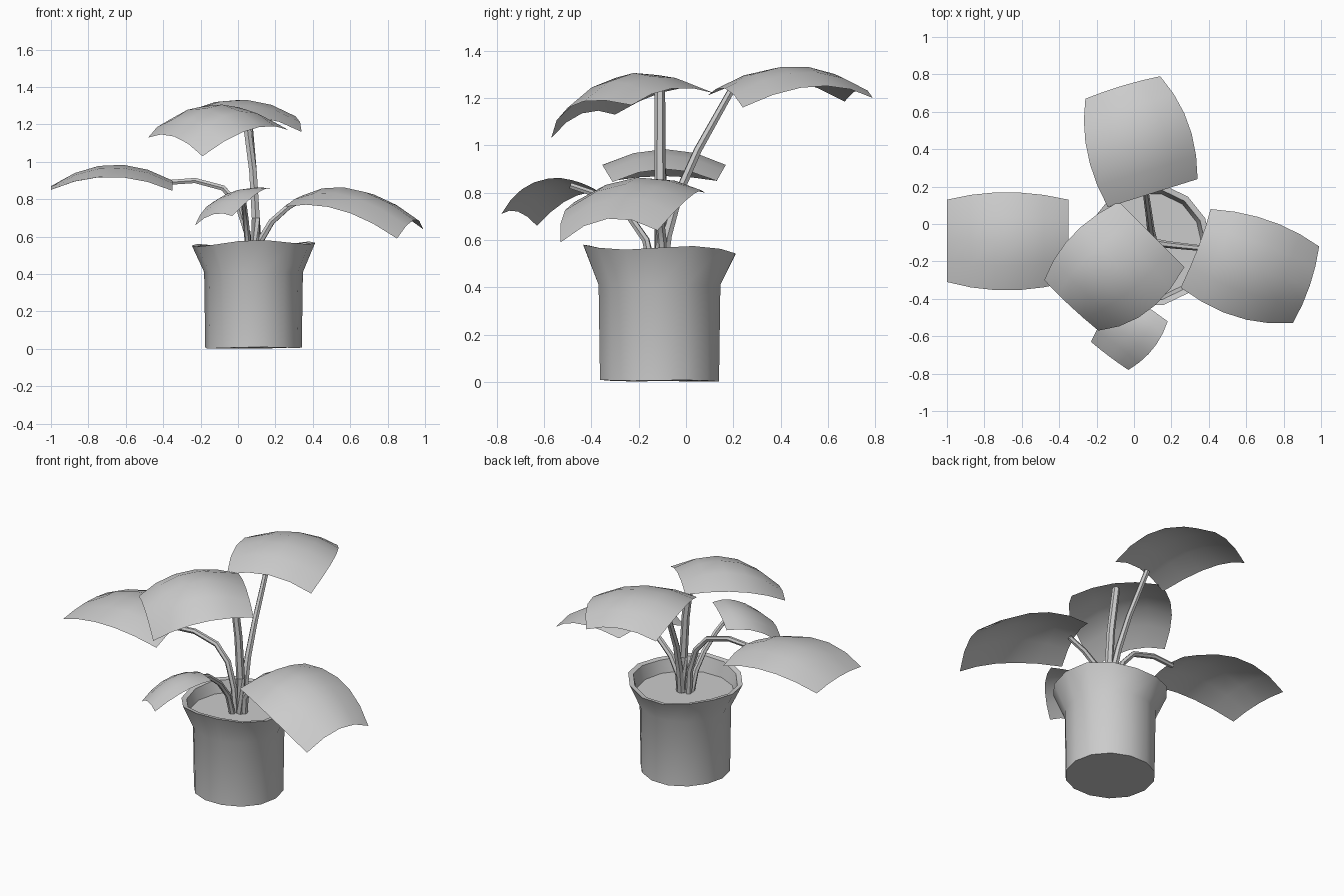
import bpy, bmesh, math
from mathutils import Vector

if "Cube" in bpy.data.objects:
    bpy.data.objects.remove(bpy.data.objects["Cube"])


def finish(name, bm, angle=40):
    bmesh.ops.recalc_face_normals(bm, faces=bm.faces)
    me = bpy.data.meshes.new(name)
    bm.to_mesh(me)
    bm.free()
    ob = bpy.data.objects.new(name, me)
    bpy.context.collection.objects.link(ob)
    bpy.ops.object.select_all(action='DESELECT')
    ob.select_set(True)
    bpy.context.view_layer.objects.active = ob
    bpy.ops.object.shade_smooth_by_angle(angle=math.radians(angle))
    return ob


def quad(p, t):
    """Smooth curve through three points."""
    a, b, c = (Vector(v) for v in p)
    return a * (1 - t) * (1 - 2 * t) + b * 4 * t * (1 - t) + c * t * (2 * t - 1)


def leaf(name, left, spine, right, n=5, m=4):
    """Drooping sheet through a left edge, a spine and a right edge (base to tip)."""
    bm = bmesh.new()
    rows = []
    for i in range(n + 1):
        ribs = [quad(e, i / n) for e in (left, spine, right)]
        rows.append([bm.verts.new(quad(ribs, j / m)) for j in range(m + 1)])
    for r, s in zip(rows, rows[1:]):
        for j in range(m):
            bm.faces.new((r[j], r[j + 1], s[j + 1], s[j]))
    ob = finish(name, bm)
    # upper side faces the sky
    if sum(f.normal.z for f in ob.data.polygons) < 0:
        ob.data.flip_normals()


def stem(name, pts, r0, r1, sides=6):
    """Tapered tube along a path."""
    pts = [Vector(p) for p in pts]
    bm = bmesh.new()
    rings = []
    for i, p in enumerate(pts):
        d = pts[min(i + 1, len(pts) - 1)] - pts[max(i - 1, 0)]
        q = d.to_track_quat('Z', 'Y')
        r = r0 + (r1 - r0) * i / (len(pts) - 1)
        rings.append([bm.verts.new(p + q @ Vector((r * math.cos(a), r * math.sin(a), 0)))
                      for a in (math.tau * k / sides for k in range(sides))])
    for a, b in zip(rings, rings[1:]):
        for k in range(sides):
            l = (k + 1) % sides
            bm.faces.new((a[k], a[l], b[l], b[k]))
    bm.faces.new(rings[0])
    bm.faces.new(rings[-1])
    finish(name, bm)


# Pot with flared, slightly uneven rim and soil surface
CX, CY, SIDES = 0.083, -0.112, 14
bm = bmesh.new()
rings = []
for r, z, wave in ((0.258, 0.005, 0.2), (0.264, 0.41, 0), (0.33, 0.56, 1),
                   (0.30, 0.555, 1), (0.28, 0.48, 0)):
    ring = []
    for k in range(SIDES):
        a = math.tau * k / SIDES
        dz = wave * (0.012 * math.cos(a + 0.9) + 0.012 * math.sin(3 * a))
        ring.append(bm.verts.new((CX + r * math.cos(a), CY + r * math.sin(a), max(0, z + dz))))
    rings.append(ring)
for a, b in zip(rings, rings[1:]):
    for k in range(SIDES):
        l = (k + 1) % SIDES
        bm.faces.new((a[k], a[l], b[l], b[k]))
bm.faces.new(rings[0])
bm.faces.new(rings[-1])
finish("pot", bm)

# Stems
stem("stem_left", [(0.06, -0.11, 0.47), (0.05, -0.11, 0.62), (0, -0.1, 0.77),
                   (-0.08, -0.1, 0.86), (-0.23, -0.1, 0.9), (-0.37, -0.1, 0.89)], 0.02, 0.015)
stem("stem_back", [(0.1, -0.1, 0.47), (0.1, -0.08, 0.62), (0.09, -0.03, 0.8),
                   (0.08, 0.05, 0.98), (0.06, 0.19, 1.23)], 0.024, 0.016)
stem("stem_centre", [(0.095, -0.11, 0.47), (0.095, -0.11, 0.7), (0.08, -0.11, 0.95),
                     (0.04, -0.11, 1.25)], 0.026, 0.022)
stem("stem_right", [(0.11, -0.1, 0.47), (0.12, -0.1, 0.58), (0.18, -0.11, 0.68),
                    (0.27, -0.12, 0.76), (0.37, -0.13, 0.815)], 0.022, 0.015)
stem("stem_front", [(0.06, -0.14, 0.47), (0.05, -0.17, 0.6), (0.04, -0.24, 0.7),
                    (0.03, -0.34, 0.78), (0.04, -0.49, 0.83)], 0.018, 0.014)

# Leaves
leaf("leaf_left",
     [(-0.35, 0.13, 0.85), (-0.68, 0.17, 0.92), (-1, 0.13, 0.85)],
     [(-0.35, -0.09, 0.9), (-0.68, -0.09, 0.985), (-1, -0.09, 0.87)],
     [(-0.35, -0.31, 0.845), (-0.68, -0.355, 0.92), (-1, -0.31, 0.85)])
leaf("leaf_back",
     [(-0.14, 0.09, 1.21), (-0.25, 0.38, 1.28), (-0.26, 0.67, 1.185)],
     [(0.1, 0.165, 1.24), (0.03, 0.46, 1.335), (-0.06, 0.74, 1.24)],
     [(0.34, 0.24, 1.16), (0.29, 0.54, 1.25), (0.14, 0.79, 1.2)])
leaf("leaf_centre",
     [(-0.08, 0.12, 1.22), (-0.33, -0.06, 1.235), (-0.48, -0.3, 1.13)],
     [(0.1, -0.06, 1.24), (-0.13, -0.26, 1.3), (-0.34, -0.44, 1.135)],
     [(0.27, -0.23, 1.17), (0.07, -0.47, 1.175), (-0.19, -0.57, 1.03)])
leaf("leaf_right",
     [(0.41, 0.08, 0.8), (0.72, 0.02, 0.785), (0.99, -0.12, 0.64)],
     [(0.345, -0.12, 0.82), (0.62, -0.23, 0.855), (0.94, -0.33, 0.69)],
     [(0.25, -0.34, 0.76), (0.54, -0.495, 0.745), (0.85, -0.53, 0.59)])
leaf("leaf_front",
     [(0.18, -0.52, 0.86), (0.1, -0.67, 0.83), (-0.03, -0.78, 0.71)],
     [(0.07, -0.44, 0.84), (-0.02, -0.57, 0.84), (-0.13, -0.71, 0.72)],
     [(-0.03, -0.36, 0.8), (-0.15, -0.49, 0.775), (-0.23, -0.63, 0.66)])
